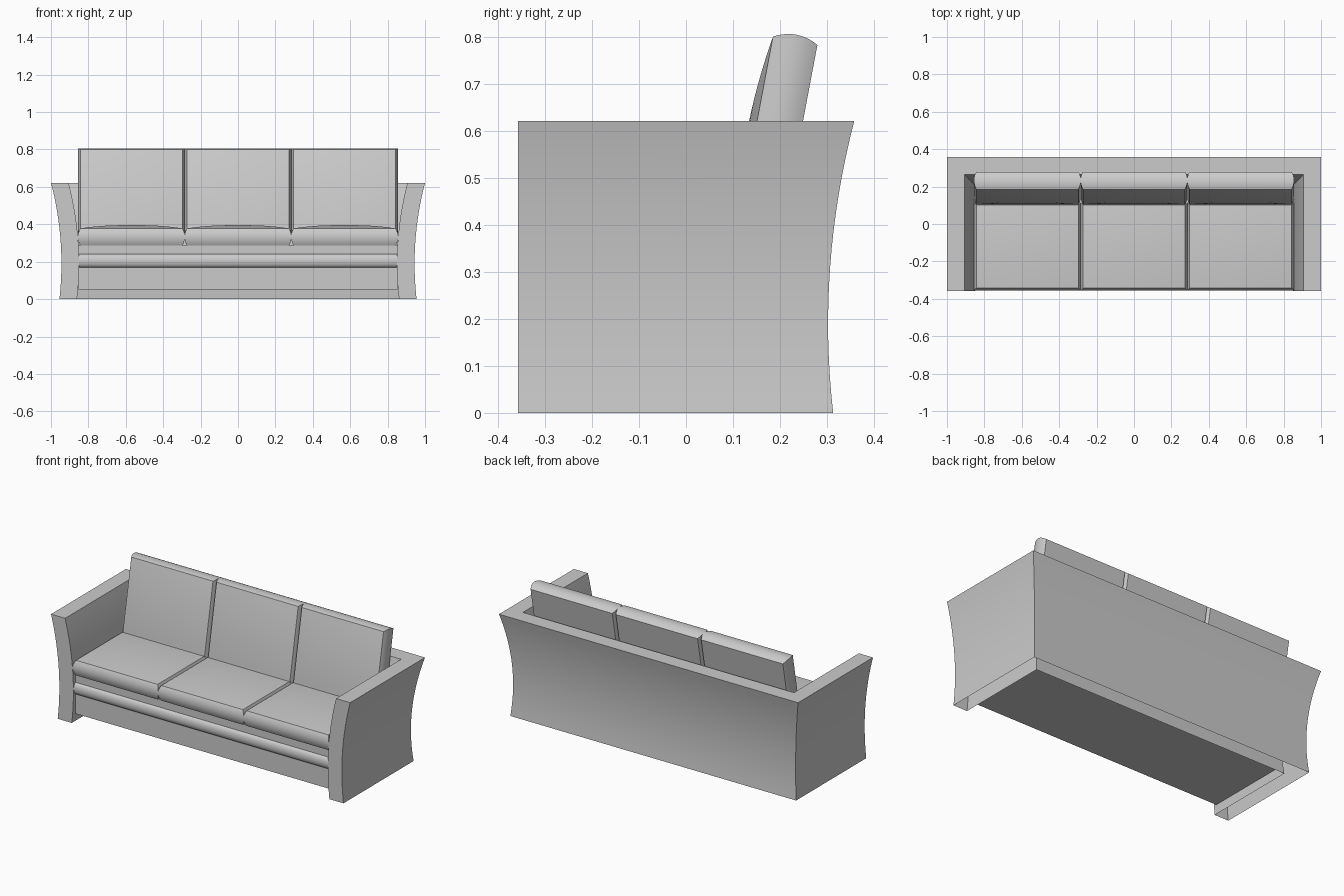
import bpy, bmesh, math
from mathutils import Matrix, Vector

if "Cube" in bpy.data.objects:
    bpy.data.objects.remove(bpy.data.objects["Cube"])


def finish(name, bm, angle=25):
    bmesh.ops.recalc_face_normals(bm, faces=bm.faces)
    mesh = bpy.data.meshes.new(name)
    bm.to_mesh(mesh)
    bm.free()
    ob = bpy.data.objects.new(name, mesh)
    bpy.context.collection.objects.link(ob)
    bpy.ops.object.select_all(action='DESELECT')
    ob.select_set(True)
    bpy.context.view_layer.objects.active = ob
    bpy.ops.object.shade_smooth_by_angle(angle=math.radians(angle))
    return ob


def loft(bm, rings, closed=True):
    rows = [[bm.verts.new(p) for p in r] for r in rings]
    for a, b in zip(rows, rows[1:]):
        n = len(a)
        for i in range(n if closed else n - 1):
            j = (i + 1) % n
            bm.faces.new((a[i], a[j], b[j], b[i]))
    return rows


# Arms and back: flared hollow wall swept around a U, open underneath
def make_frame():
    steps, top, thick = 16, 0.62, 0.094
    curve = [(0.3 * (z - 0.19) ** 2, z)
             for z in (top * i / steps for i in range(steps + 1))]
    profile = curve + [(o - thick, z) for o, z in reversed(curve)]
    front = -0.357
    rings = []
    for sx, at_back in ((-1, 0), (-1, 1), (1, 1), (1, 0)):
        rings.append([(sx * (0.944 + o), 0.302 + o if at_back else front, z)
                      for o, z in profile])
    bm = bmesh.new()
    rows = loft(bm, rings, closed=False)
    # front end caps as strips between outer and inner curve
    n = len(profile)
    for row in (rows[0], rows[-1]):
        for i in range(steps):
            bm.faces.new((row[i], row[i + 1], row[n - 2 - i], row[n - 1 - i]))
    finish("sofa_frame", bm)


# Cushion: bulging side walls, hipped crown on local +z
def make_cushion(name, w, d, thick, matrix, bulge=0.013, crown=0.017):
    def ring(grow, z):
        hx, hy = w / 2 + grow, max(d / 2 + grow, 0.0005)
        return [matrix @ Vector((sx * hx, sy * hy, z))
                for sx, sy in ((-1, -1), (1, -1), (1, 1), (-1, 1))]
    rings = []
    for i in range(11):
        t = i / 10
        rings.append(ring(bulge * 4 * t * (1 - t), thick * t))
    for i in range(1, 9):
        t = i / 8
        rings.append(ring(-t * d / 2, thick + crown * (1 - (1 - t) ** 2)))
    bm = bmesh.new()
    rows = loft(bm, rings)
    bm.faces.new(rows[0])
    bm.faces.new(rows[-1])
    finish(name, bm)


make_frame()

# Three seat and back cushions
lean = math.radians(10.7)
up = Vector((0, math.sin(lean), math.cos(lean)))
out = Vector((0, -math.cos(lean), math.sin(lean)))
back_len, back_thick = 0.432, 0.096
centre = Vector((0, 0.185, 0.80)) - up * back_len / 2 - out * back_thick
for i, side in enumerate(("left", "middle", "right")):
    x = (i - 1) * 0.57
    make_cushion("seat_cushion_" + side, 0.546, 0.444, 0.091,
                 Matrix.Translation((x, -0.121, 0.287)))
    rot = Matrix((Vector((1, 0, 0)), up, out)).transposed().to_4x4()
    make_cushion("back_cushion_" + side, 0.546, back_len, back_thick,
                 Matrix.Translation(centre + Vector((x, 0, 0))) @ rot)

# Base box under the seat
bm = bmesh.new()
bmesh.ops.create_cube(bm, size=1, matrix=Matrix.Translation((0, -0.0675, 0.168))
                      @ Matrix.Diagonal((1.705, 0.535, 0.236, 1)))
finish("seat_base", bm)

# Half-round rail along the front
arc = [(-0.334 - 0.02 * math.sin(a), 0.205 - 0.035 * math.cos(a))
       for a in (math.pi * i / 12 for i in range(13))]
bm = bmesh.new()
rows = loft(bm, [[(x, y, z) for y, z in arc] for x in (-0.853, 0.853)])
for row in rows:
    bm.faces.new(row)
finish("front_rail", bm)
